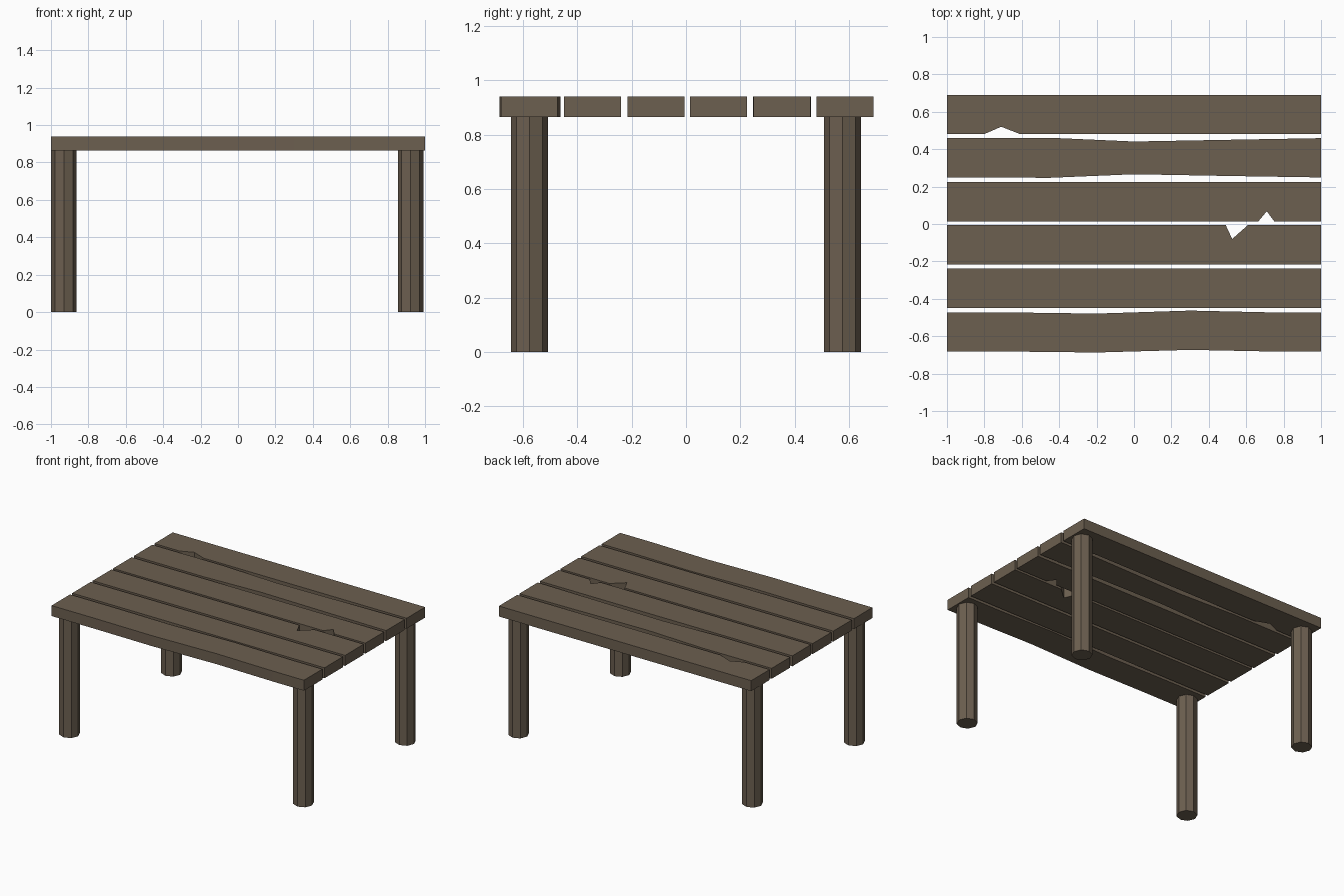
import bpy
import bmesh
from math import cos, sin, pi

cube = bpy.data.objects.get("Cube")
if cube:
    bpy.data.objects.remove(cube, do_unlink=True)

wood = bpy.data.materials.new("weathered_brown_wood")
wood.use_nodes = True
COLOUR = (0.15, 0.115, 0.08, 1)
wood.diffuse_color = COLOUR
wood.node_tree.nodes["Principled BSDF"].inputs["Base Color"].default_value = COLOUR

BOTTOM, TOP = 0.865, 0.94


def prism(name, outline, z0, z1):
    """Extrude a counter-clockwise outline from z0 to z1."""
    bm = bmesh.new()
    base = bm.faces.new([bm.verts.new((x, y, z0)) for x, y in outline])
    top = bmesh.ops.extrude_face_region(bm, geom=[base], use_keep_orig=True)["geom"]
    for v in top:
        if isinstance(v, bmesh.types.BMVert):
            v.co.z = z1
    bmesh.ops.recalc_face_normals(bm, faces=bm.faces)
    mesh = bpy.data.meshes.new(name)
    bm.to_mesh(mesh)
    bm.free()
    mesh.materials.append(wood)
    obj = bpy.data.objects.new(name, mesh)
    bpy.context.collection.objects.link(obj)
    return obj


def plank(name, front, back, front_cuts=(), back_cuts=()):
    """Full-length board; cuts are extra edge points running left to right in x."""
    outline = [(-1, front), *front_cuts, (1, front), (1, back), *reversed(back_cuts), (-1, back)]
    prism(name, outline, BOTTOM, TOP)


# Table top boards, front to back, with warped edges and chipped notches
plank("front_plank", -0.682, -0.473,
      [(-0.65, -0.682), (-0.2, -0.687), (0.3, -0.673), (0.75, -0.682)],
      [(-0.65, -0.473), (-0.2, -0.479), (0.3, -0.463), (0.75, -0.473)])
plank("second_plank", -0.449, -0.239)
plank("third_plank", -0.216, -0.005,
      back_cuts=[(0.49, -0.005), (0.525, -0.08), (0.61, -0.005)])
plank("fourth_plank", 0.014, 0.225,
      front_cuts=[(0.665, 0.014), (0.71, 0.068), (0.75, 0.014)])
plank("fifth_plank", 0.249, 0.459,
      [(-0.45, 0.247), (0, 0.266), (0.55, 0.256)],
      [(-0.45, 0.461), (0, 0.441), (0.55, 0.451)])
plank("back_plank", 0.481, 0.69,
      front_cuts=[(-0.8, 0.481), (-0.71, 0.52), (-0.61, 0.481)])

# Eight-sided legs
R = 0.068
for end, y in (("front", -0.577), ("back", 0.577)):
    for side, x in (("right", -0.931), ("left", 0.923)):
        ring = [(x + R * cos(i * pi / 4), y + R * sin(i * pi / 4)) for i in range(8)]
        prism(f"{end}_{side}_leg", ring, 0, BOTTOM)
